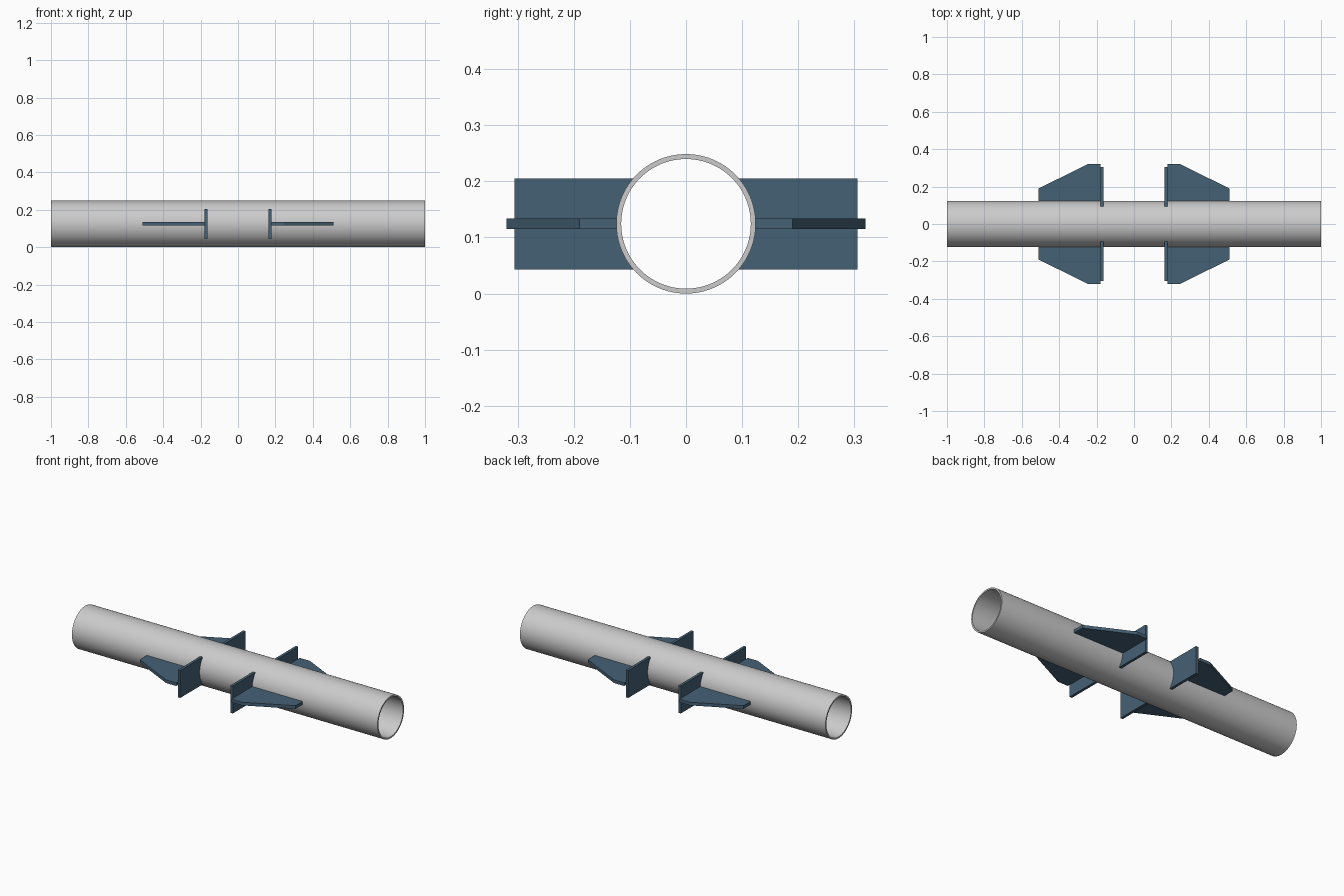
import bpy, bmesh, math
from mathutils import Vector

if "Cube" in bpy.data.objects:
    bpy.data.objects.remove(bpy.data.objects["Cube"])

R, R_IN, ZC = 0.1243, 0.1155, 0.1243   # pipe radii and axis height
PLATE_H, PLATE_Y = 0.081, 0.306        # half height and outer reach of stop plates
FIN_T = 0.0185                         # fin thickness

steel = bpy.data.materials.new("blue_steel")
steel.diffuse_color = (0.06, 0.12, 0.18, 1)
steel.use_nodes = True
steel.node_tree.nodes["Principled BSDF"].inputs["Base Color"].default_value = steel.diffuse_color


def make_object(name, bm, mat=None):
    bmesh.ops.recalc_face_normals(bm, faces=bm.faces)
    me = bpy.data.meshes.new(name)
    bm.to_mesh(me)
    bm.free()
    ob = bpy.data.objects.new(name, me)
    bpy.context.collection.objects.link(ob)
    if mat:
        me.materials.append(mat)
    return ob


def prism(name, points, offset):
    """Extrude a closed outline of 3D points along offset."""
    bm = bmesh.new()
    face = bm.faces.new([bm.verts.new(p) for p in points])
    ext = bmesh.ops.extrude_face_region(bm, geom=[face])
    verts = [g for g in ext["geom"] if isinstance(g, bmesh.types.BMVert)]
    bmesh.ops.translate(bm, verts=verts, vec=Vector(offset))
    return make_object(name, bm, steel)


# Hollow pipe: wall section revolved around the x axis
bm = bmesh.new()
N = 96
rings = []
for i in range(N):
    a = 2 * math.pi * i / N
    rings.append([bm.verts.new((x, r * math.cos(a), ZC + r * math.sin(a)))
                  for x, r in ((-1, R), (1, R), (1, R_IN), (-1, R_IN))])
for i in range(N):
    p, q = rings[i], rings[(i + 1) % N]
    for k in range(4):
        m = (k + 1) % 4
        bm.faces.new((p[k], p[m], q[m], q[k]))
pipe = make_object("pipe", bm)
bpy.context.view_layer.objects.active = pipe
pipe.select_set(True)
bpy.ops.object.shade_smooth_by_angle()

# Stop plates (saddle-cut to the pipe) and tapered fins, four of each
amax = math.asin(PLATE_H / R)
for sx, xn in ((-1, "left"), (1, "right")):
    for sy, yn in ((-1, "front"), (1, "back")):
        arc = [amax * (1 - 2 * i / 16) for i in range(17)]
        outline = [(sx * 0.164, sy * R * math.cos(a), ZC + R * math.sin(a)) for a in arc]
        outline += [(sx * 0.164, sy * PLATE_Y, ZC - PLATE_H),
                    (sx * 0.164, sy * PLATE_Y, ZC + PLATE_H)]
        prism(f"stop_plate_{xn}_{yn}", outline, (sx * 0.016, 0, 0))

        fin = [(0.18, R - 0.001), (0.18, 0.32), (0.247, 0.32), (0.51, 0.19), (0.51, R - 0.001)]
        prism(f"fin_{xn}_{yn}", [(sx * x, sy * y, ZC - FIN_T / 2) for x, y in fin],
              (0, 0, FIN_T))
